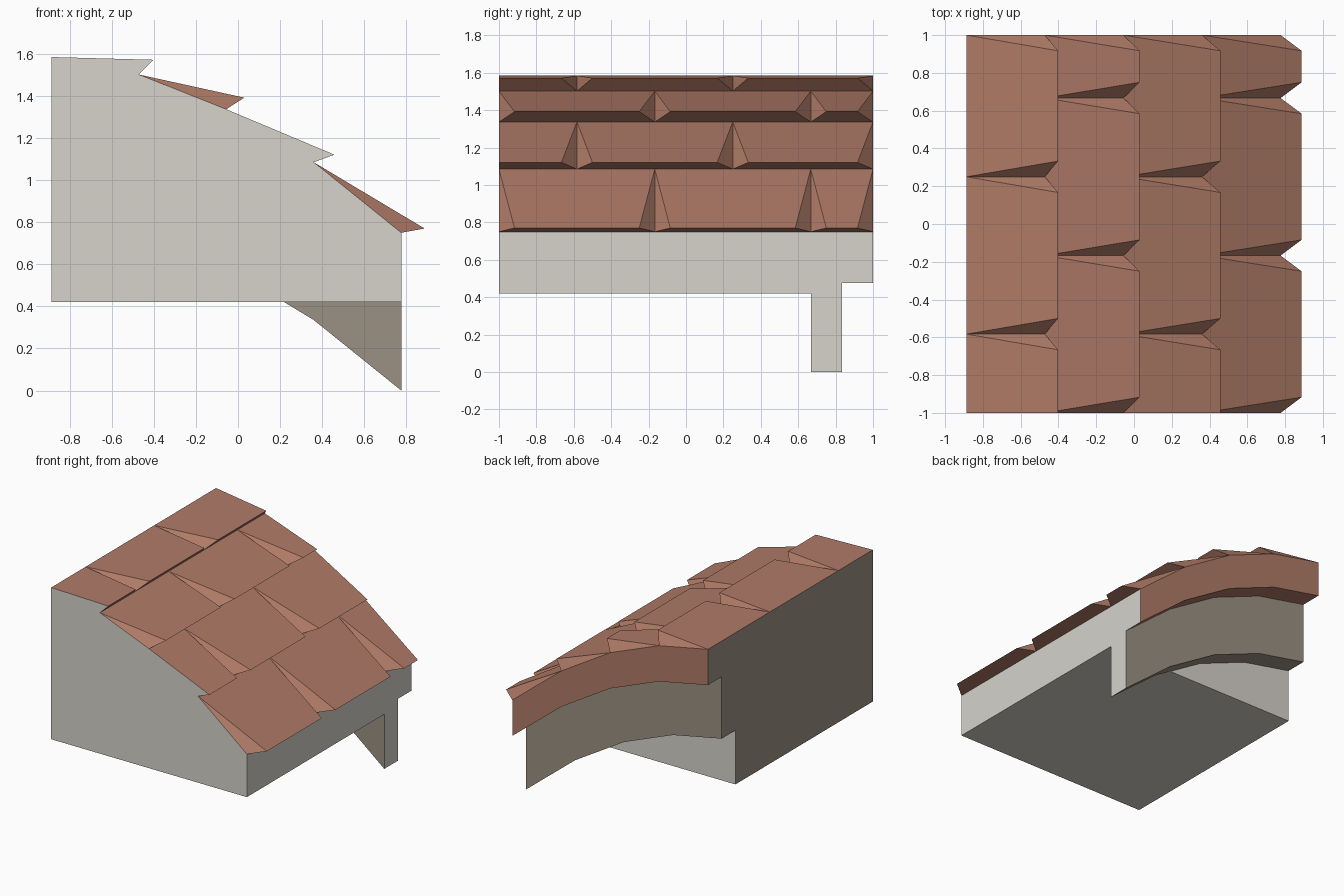
import bpy
from mathutils import Vector

if "Cube" in bpy.data.objects:
    bpy.data.objects.remove(bpy.data.objects["Cube"])


def material(name, srgb):
    m = bpy.data.materials.new(name)
    lin = [((c / 255 + 0.055) / 1.055) ** 2.4 for c in srgb]
    m.diffuse_color = (*lin, 1)
    m.use_nodes = True
    m.node_tree.nodes["Principled BSDF"].inputs["Base Color"].default_value = m.diffuse_color
    return m


TERRACOTTA = material("terracotta", (176, 123, 103))
STONE = material("pale_stone", (214, 211, 203))
BROWN = material("grey_brown", (156, 145, 131))


class Part:
    """Collects faces; each face is turned to agree with an outward hint."""

    def __init__(self):
        self.verts, self.faces, self.mats = [], [], []

    def face(self, pts, hint, mat=0):
        pts = [Vector(p) for p in pts]
        n = Vector()
        for p, q in zip(pts, pts[1:] + pts[:1]):
            n += p.cross(q)
        if n.dot(Vector(hint)) < 0:
            pts.reverse()
        i = len(self.verts)
        self.verts += pts
        self.faces.append(range(i, i + len(pts)))
        self.mats.append(mat)

    def strip(self, a, b, hint):
        """Sweep the roof curve between two (y, drop) positions."""
        for (x0, z0), (x1, z1) in zip(BASE, BASE[1:]):
            self.face([(x0, a[0], z0 - a[1]), (x1, a[0], z1 - a[1]),
                       (x1, b[0], z1 - b[1]), (x0, b[0], z0 - b[1])], hint)

    def build(self, name, *mats):
        me = bpy.data.meshes.new(name)
        me.from_pydata([tuple(v) for v in self.verts], [], [list(f) for f in self.faces])
        for m in mats:
            me.materials.append(m)
        for p, i in zip(me.polygons, self.mats):
            p.material_index = i
        bpy.context.collection.objects.link(bpy.data.objects.new(name, me))


# Roof curve, and the lifted lower lip of each tile course
BASE = [(-0.887, 1.585), (-0.472, 1.502), (-0.056, 1.337), (0.36, 1.085), (0.776, 0.75)]
LIPS = [(-0.402, 1.572), (0.03, 1.392), (0.458, 1.121), (0.887, 0.77)]
SOFFIT, EAVE = 0.42, 0.275       # wall underside height, verge band depth
BEAM = 0.75                      # beam underside below the roof curve
Y_BEAM, Y_VERGE = 0.667, 0.833
TAPER = 0.083

# Tile courses with staggered V-shaped seams
tiles = Part()
for row, (xl, zl) in enumerate(LIPS):
    (x0, z0), (x1, z1) = BASE[row], BASE[row + 1]
    seams = [-1, -0.583, 0.25, 1] if row % 2 == 0 else [-1, -0.167, 0.667, 1]
    for i, (a, b) in enumerate(zip(seams, seams[1:])):
        flush = row % 2 == 0 and i == 0
        la, lb = (a if flush else a + TAPER), b - TAPER
        tiles.face([(x0, a, z0), (x0, b, z0), (xl, lb, zl), (xl, la, zl)], (0, 0, 1))
        tiles.face([(x1, a, z1), (x1, b, z1), (xl, lb, zl), (xl, la, zl)], (1, 0, -1))
        tiles.face([(x0, b, z0), (x1, b, z1), (xl, lb, zl)], (0, 1, 0))
        if not flush:
            tiles.face([(x0, a, z0), (x1, a, z1), (xl, la, zl)], (0, -1, 0))
tiles.build("roof_tiles", TERRACOTTA)

# Curved verge band overhanging at the back
verge = Part()
verge.strip((1, 0), (1, EAVE), (0, 1, 0))
verge.strip((1, EAVE), (Y_VERGE, EAVE), (0, 0, -1))
verge.build("verge_band", TERRACOTTA)

# Curved beam below the verge
(xl, _), (xr, zr) = BASE[0], BASE[-1]
low = [(x, z - BEAM) for x, z in BASE]
(xa, za), (xb, zb) = low[2], low[3]
xc = xa + (xb - xa) * (za - SOFFIT) / (za - zb)   # where beam meets the soffit
beam = Part()
beam.strip((Y_VERGE, EAVE), (Y_VERGE, BEAM), (0, 1, 0))
beam.strip((Y_VERGE, BEAM), (Y_BEAM, BEAM), (0, 0, -1))
beam.face([(x, Y_BEAM, z) for x, z in [(xc, SOFFIT), (xr, SOFFIT), low[4], low[3]]], (0, -1, 0))
beam.build("curved_beam", BROWN)

# Wall block: front, back, underside and both end faces
wall = Part()
front = [(xl, SOFFIT), BASE[0], LIPS[0], BASE[1], BASE[2], LIPS[2], BASE[3], BASE[4], (xr, SOFFIT)]
wall.face([(x, -1, z) for x, z in front], (0, -1, 0))
wall.face([(x, Y_BEAM, z) for x, z in [(xl, SOFFIT), *low[:3], (xc, SOFFIT)]], (0, 1, 0))
wall.face([(xl, -1, SOFFIT), (xr, -1, SOFFIT), (xr, Y_BEAM, SOFFIT), (xl, Y_BEAM, SOFFIT)], (0, 0, -1))
for (x, z), side, mat in ((BASE[0], -1, 1), (BASE[-1], 1, 0)):
    outline = [(-1, SOFFIT), (-1, z), (1, z), (1, z - EAVE), (Y_VERGE, z - EAVE),
               (Y_VERGE, z - BEAM), (Y_BEAM, z - BEAM), (Y_BEAM, SOFFIT)]
    wall.face([(x, y, h) for y, h in outline], (side, 0, 0), mat)
wall.build("wall_block", STONE, BROWN)
